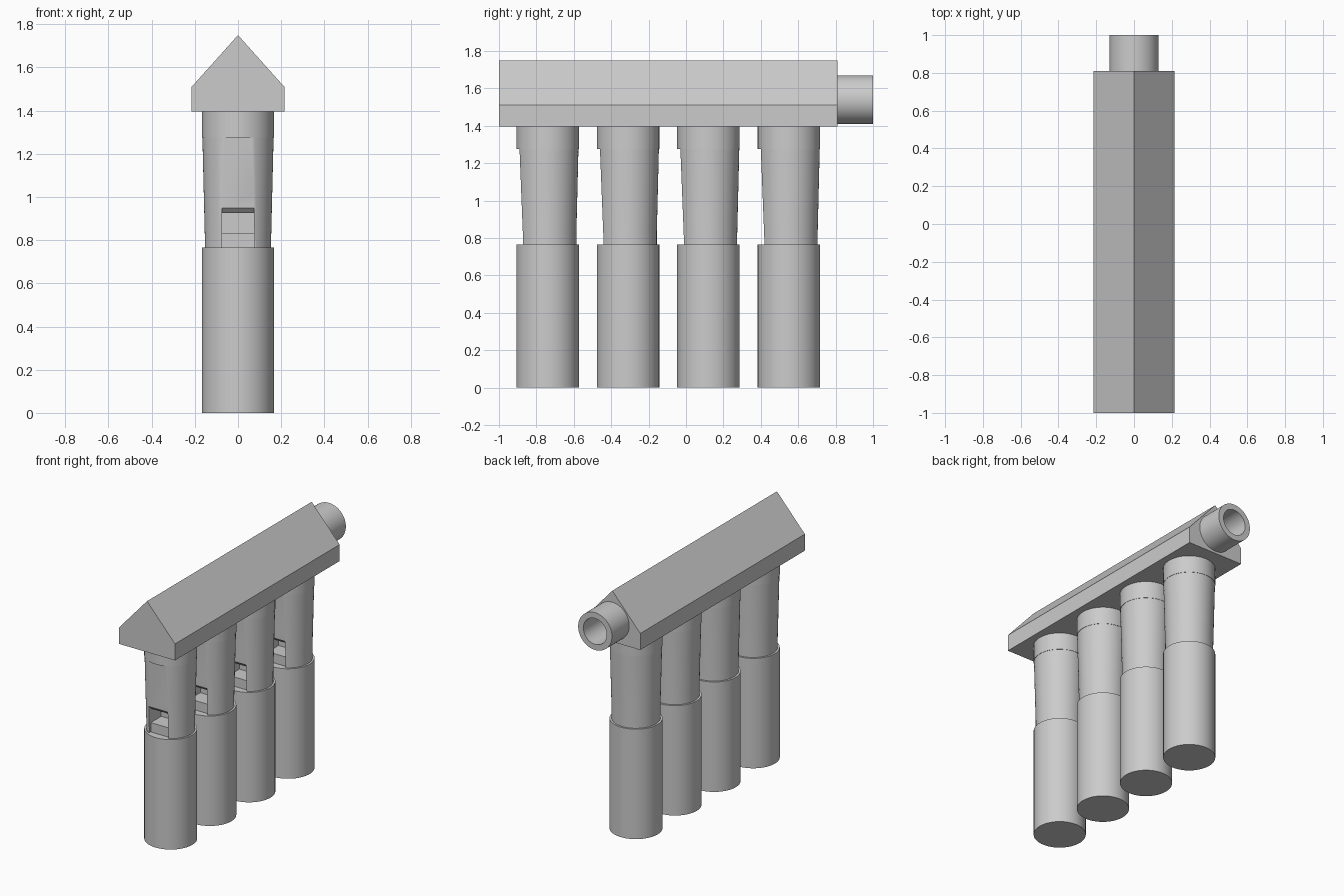
import bpy, bmesh, math
from mathutils import Matrix, Vector

cube = bpy.data.objects.get("Cube")
if cube:
    bpy.data.objects.remove(cube, do_unlink=True)

grey = bpy.data.materials.new("plain grey")
grey.use_nodes = True
grey.diffuse_color = (0.6, 0.6, 0.6, 1)
grey.node_tree.nodes["Principled BSDF"].inputs["Base Color"].default_value = (0.6, 0.6, 0.6, 1)

SIDES = 64
PIPE_Y = [-0.74 + 0.43 * i for i in range(4)]


def add_object(name, mesh, location=(0, 0, 0)):
    obj = bpy.data.objects.new(name, mesh)
    obj.location = location
    bpy.context.collection.objects.link(obj)
    return obj


def finish(name, bm):
    bmesh.ops.recalc_face_normals(bm, faces=bm.faces)
    mesh = bpy.data.meshes.new(name)
    bm.to_mesh(mesh)
    bm.free()
    mesh.materials.append(grey)
    return mesh


def prism(name, outline, start, depth):
    """Extrude a closed outline of 3D points along a vector."""
    bm = bmesh.new()
    face = bm.faces.new([bm.verts.new(Vector(p) + Vector(start)) for p in outline])
    out = bmesh.ops.extrude_face_region(bm, geom=[face], use_keep_orig=True)
    verts = [g for g in out["geom"] if isinstance(g, bmesh.types.BMVert)]
    bmesh.ops.translate(bm, verts=verts, vec=depth)
    return finish(name, bm)


def lathe(profile):
    """Spin (radius, height) points around z; ends on the axis close the solid."""
    bm = bmesh.new()
    verts = [bm.verts.new((r, 0, z)) for r, z in profile]
    edges = [bm.edges.new(pair) for pair in zip(verts, verts[1:])]
    bmesh.ops.spin(bm, geom=verts + edges, axis=(0, 0, 1), cent=(0, 0, 0),
                   angle=math.tau, steps=SIDES)
    bmesh.ops.remove_doubles(bm, verts=bm.verts, dist=0.0001)
    return bm


def carve(obj, cutter_mesh):
    """Subtract a temporary cutter and bake the result."""
    cutter = add_object("cutter", cutter_mesh)
    cutter.hide_render = True
    mod = obj.modifiers.new("cut", "BOOLEAN")
    mod.operation = "DIFFERENCE"
    mod.solver = "EXACT"
    mod.object = cutter
    graph = bpy.context.evaluated_depsgraph_get()
    baked = bpy.data.meshes.new_from_object(obj.evaluated_get(graph))
    obj.modifiers.clear()
    obj.data = baked
    bpy.data.objects.remove(cutter, do_unlink=True)


# gabled air chest
gable = [(-0.215, 0, 1.395), (0.215, 0, 1.395), (0.215, 0, 1.51),
         (0, 0, 1.75), (-0.215, 0, 1.51)]
chest = add_object("air_chest", prism("air_chest", gable, (0, -1, 0), (0, 1.81, 0)))

# round bore in the back of the chest
turn = Matrix.Rotation(-math.pi / 2, 4, "X")
bore = lathe([(0, -0.3), (0.09, -0.3), (0.09, 0.1), (0, 0.1)])
bmesh.ops.transform(bore, matrix=Matrix.Translation((0, 0.81, 1.54)) @ turn, verts=bore.verts)
carve(chest, finish("bore", bore))

# hollow mouthpiece
tube = lathe([(0.13, 0), (0.13, 0.19), (0.09, 0.19), (0.09, 0), (0.13, 0)])
bmesh.ops.transform(tube, matrix=Matrix.Translation((0, 0.81, 1.54)) @ turn, verts=tube.verts)
mouthpiece = add_object("mouthpiece", finish("mouthpiece", tube))

# tapered whistle body with a sloping flat front
bm = lathe([(0, 0.72), (0.154, 0.72), (0.154, 0.83), (0.165, 1.28), (0, 1.28)])
cut = bmesh.ops.bisect_plane(bm, geom=bm.verts[:] + bm.edges[:] + bm.faces[:],
                             plane_co=(0, -0.13, 0.765), plane_no=(0, -0.51, -0.02),
                             clear_outer=True)
rim = [g for g in cut["geom_cut"] if isinstance(g, bmesh.types.BMEdge)]
bmesh.ops.edgenet_fill(bm, edges=rim)
body = add_object("whistle_body_1", finish("whistle_body", bm))

# sound window with a recessed sill and a bevelled lip
window = [(-0.3, 0.75), (-0.115, 0.75), (-0.115, 0.83), (0, 0.83),
          (0, 0.925), (-0.11, 0.925), (-0.135, 0.95), (-0.3, 0.95)]
carve(body, prism("window", [(0, y, z) for y, z in window], (-0.073, 0, 0), (0.146, 0, 0)))
body.location.y = PIPE_Y[0]

# lower pipes and top collars
pipe_mesh = finish("lower_pipe", lathe([(0, 0), (0.167, 0), (0.167, 0.765), (0, 0.765)]))
collar_mesh = finish("collar", lathe([(0, 1.275), (0.167, 1.275), (0.167, 1.4), (0, 1.4)]))
for i, y in enumerate(PIPE_Y, 1):
    add_object(f"lower_pipe_{i}", pipe_mesh, (0, y, 0))
    add_object(f"collar_{i}", collar_mesh, (0, y, 0))
    if i > 1:
        add_object(f"whistle_body_{i}", body.data, (0, y, 0))

# smooth the round walls, keep hard edges
bpy.ops.object.select_all(action="DESELECT")
for obj in bpy.context.collection.objects:
    if obj.type == "MESH" and obj.data.materials and obj.data.materials[0] == grey:
        obj.select_set(True)
bpy.context.view_layer.objects.active = chest
bpy.ops.object.shade_smooth_by_angle(angle=math.radians(30))
